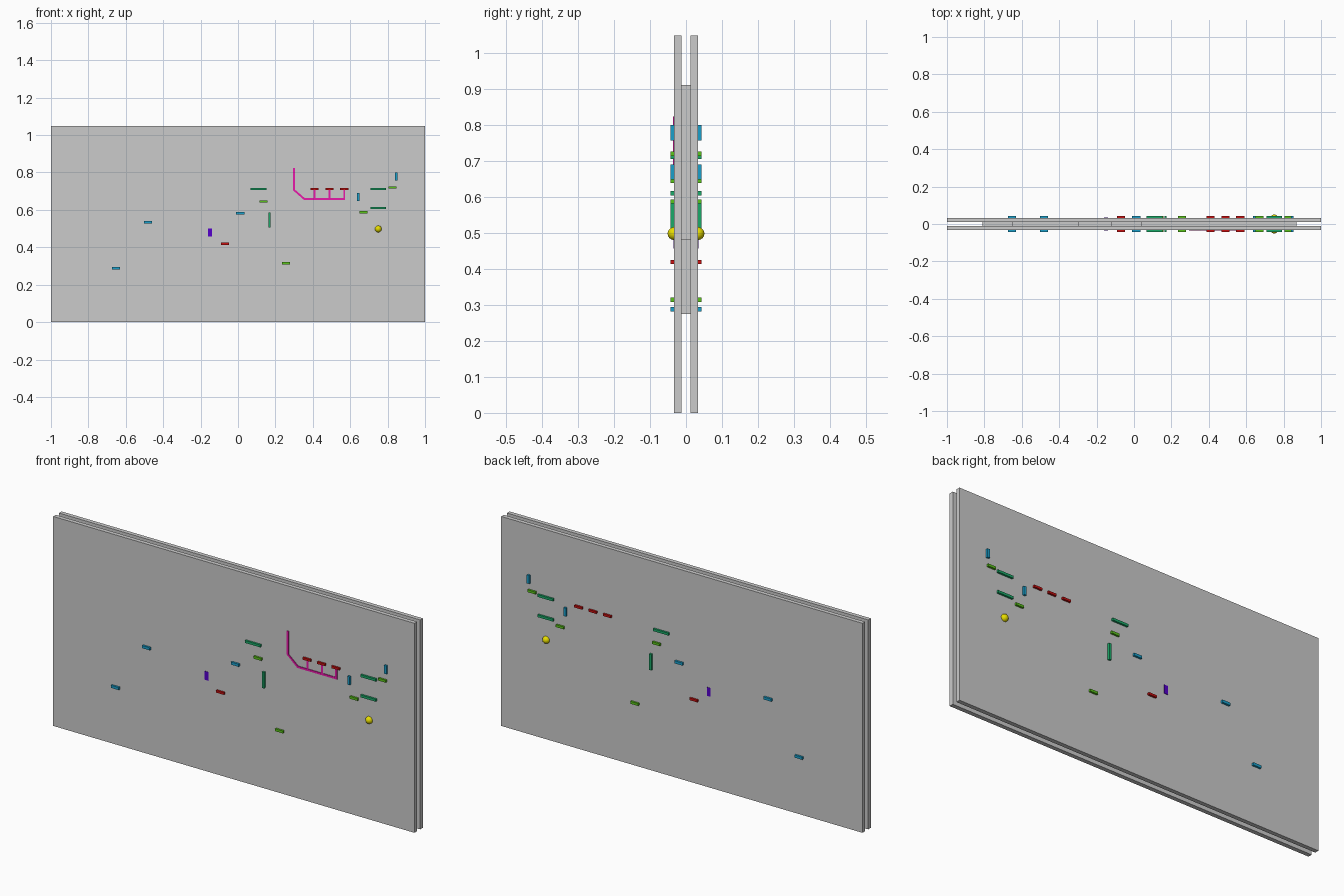
import bpy, bmesh

if "Cube" in bpy.data.objects:
    bpy.data.objects.remove(bpy.data.objects["Cube"])

def material(name, rgb):
    m = bpy.data.materials.new(name)
    m.diffuse_color = (*rgb, 1)
    m.use_nodes = True
    m.node_tree.nodes["Principled BSDF"].inputs["Base Color"].default_value = m.diffuse_color
    return m

BLUE = material("blue", (0.01, 0.35, 0.6))
RED = material("red", (0.6, 0.005, 0.005))
LIME = material("lime", (0.1, 0.55, 0.01))
GREEN = material("green", (0.01, 0.4, 0.14))
PURPLE = material("purple", (0.09, 0.0, 0.6))
MAGENTA = material("magenta", (0.8, 0.01, 0.4))
YELLOW = material("yellow", (0.8, 0.72, 0.0))

def finish(name, bm, mat=None):
    bmesh.ops.recalc_face_normals(bm, faces=bm.faces)
    me = bpy.data.meshes.new(name)
    bm.to_mesh(me)
    bm.free()
    ob = bpy.data.objects.new(name, me)
    bpy.context.collection.objects.link(ob)
    if mat:
        me.materials.append(mat)
    return ob

def prism(name, outline, y0, y1, mat=None):
    """Extrude an x-z outline from y0 to y1."""
    bm = bmesh.new()
    f = bm.faces.new([bm.verts.new((x, y0, z)) for x, z in outline])
    ext = bmesh.ops.extrude_face_region(bm, geom=[f])
    verts = [v for v in ext["geom"] if isinstance(v, bmesh.types.BMVert)]
    bmesh.ops.translate(bm, verts=verts, vec=(0, y1 - y0, 0))
    return finish(name, bm, mat)

def block(name, x, z, w, h, y0, y1, mat=None):
    a, b = w / 2, h / 2
    return prism(name, [(x-a, z-b), (x+a, z-b), (x+a, z+b), (x-a, z+b)], y0, y1, mat)

# Two facing panels
block("front_panel", 0, 0.524, 2, 1.048, -0.033, -0.012)
block("back_panel", 0, 0.524, 2, 1.048, 0.012, 0.033)

# Stepped core sandwiched between the panels
prism("core", [(-0.81, 0.275), (0.60, 0.275), (0.60, 0.48), (0.87, 0.48), (0.87, 0.91),
               (0.04, 0.91), (0.04, 0.70), (-0.12, 0.70), (-0.12, 0.64), (-0.30, 0.64),
               (-0.30, 0.60), (-0.65, 0.60), (-0.65, 0.34), (-0.81, 0.34)], -0.012, 0.012)

# Coloured bars that pass through both panels: x, z positions per kind
bars = [
    ("blue_ledge", BLUE, 0.043, 0.013, 0.043, [(-0.652, 0.288), (-0.48, 0.533), (0.012, 0.582)]),
    ("blue_post", BLUE, 0.013, 0.042, 0.043, [(0.642, 0.669), (0.845, 0.778)]),
    ("red_ledge", RED, 0.043, 0.011, 0.043, [(-0.07, 0.419), (0.409, 0.712), (0.489, 0.712), (0.568, 0.712)]),
    ("lime_ledge", LIME, 0.043, 0.012, 0.043, [(0.137, 0.645), (0.257, 0.314), (0.67, 0.587), (0.826, 0.72)]),
    ("green_ledge", GREEN, 0.085, 0.012, 0.043, [(0.11, 0.711), (0.75, 0.711), (0.75, 0.61)]),
    ("green_post", GREEN, 0.012, 0.08, 0.043, [(0.168, 0.545)]),
    ("purple_gate", PURPLE, 0.02, 0.043, 0.035, [(-0.15, 0.478)]),
]
for name, mat, w, h, d, spots in bars:
    for i, (x, z) in enumerate(spots):
        block(f"{name}_{i + 1}", x, z, w, h, -d, d, mat)

# Magenta branching track on the front face only
t = 0.005
prism("track_line", [(0.30-t, 0.823), (0.30-t, 0.704), (0.353, 0.658-t), (0.568+t, 0.658-t),
                     (0.568+t, 0.658+t), (0.357, 0.658+t), (0.30+t, 0.708), (0.30+t, 0.823)],
      -0.036, -0.030, MAGENTA)
for i, x in enumerate((0.409, 0.489, 0.568)):
    block(f"track_branch_{i + 1}", x, 0.684, 2 * t, 0.05, -0.0355, -0.030, MAGENTA)

# Yellow knobs on both faces
for side, y in (("front", -0.033), ("back", 0.033)):
    bm = bmesh.new()
    bmesh.ops.create_uvsphere(bm, u_segments=24, v_segments=16, radius=0.018)
    bmesh.ops.translate(bm, verts=bm.verts, vec=(0.75, y, 0.498))
    for f in bm.faces:
        f.smooth = True
    finish(f"{side}_knob", bm, YELLOW)
